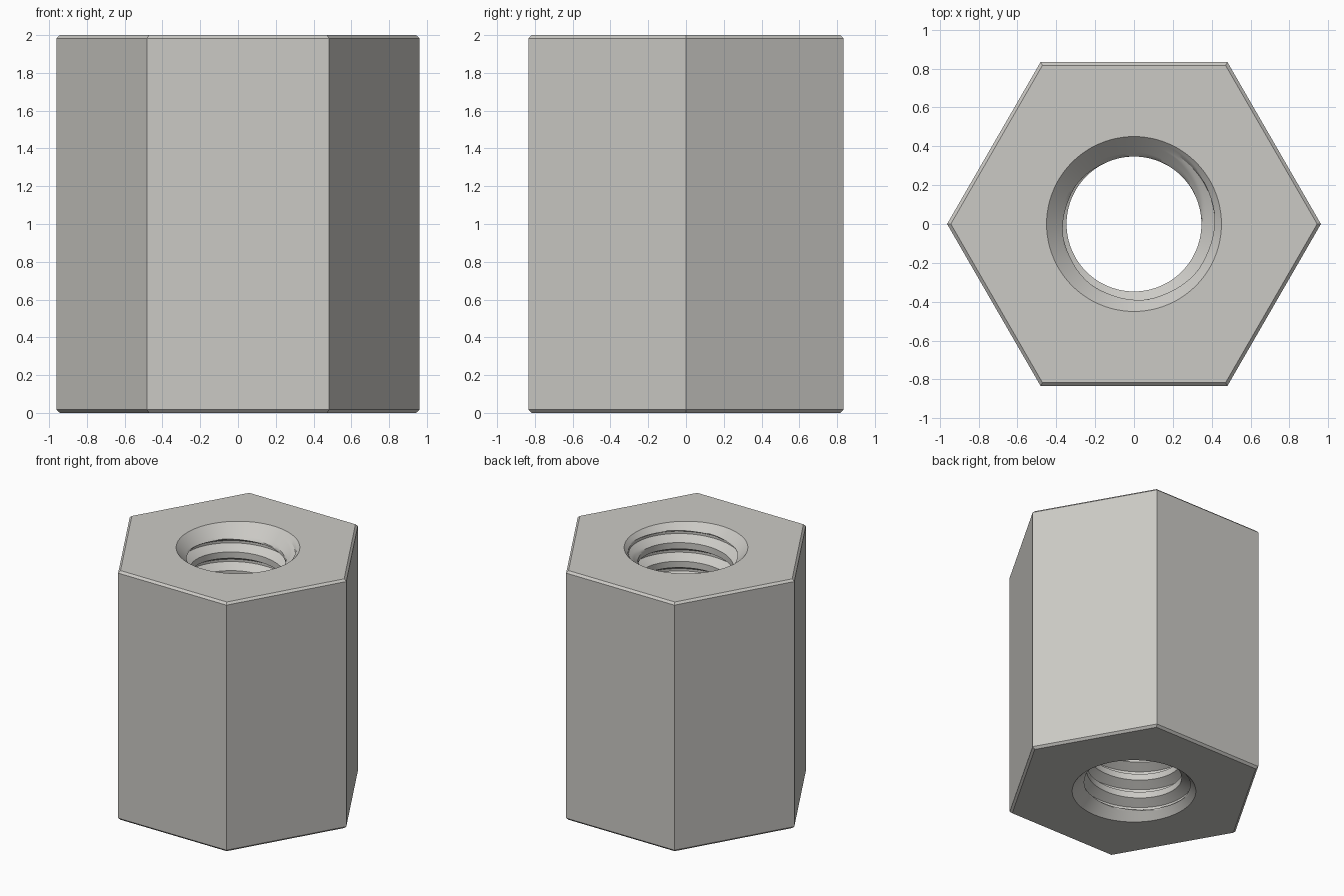
import bpy, bmesh, math
from math import pi, cos, sin

if "Cube" in bpy.data.objects:
    bpy.data.objects.remove(bpy.data.objects["Cube"], do_unlink=True)

HEIGHT = 2.0
APOTHEM = 0.833        # half the width across flats
EDGE = 0.0167          # outer chamfer
MINOR, MAJOR = 0.347, 0.417
MOUTH = 0.45           # countersink radius at each end
PITCH = 0.15
CREST_Z = 1.873        # crest height at angle zero
COLUMNS = 96

ROOT_HALF = PITCH / 16
FLANK = (MAJOR - MINOR) * math.tan(pi / 6)
CREST_HALF = PITCH / 2 - ROOT_HALF - FLANK


def bore_radius(angle, z):
    """Right-hand thread, opened by a countersink at both ends."""
    turn = (z - CREST_Z) / PITCH - angle / (2 * pi)
    offset = abs(turn - round(turn)) * PITCH
    rise = min(max((offset - CREST_HALF) / FLANK, 0), 1)
    thread = MINOR + rise * (MAJOR - MINOR)
    return max(thread, MOUTH - min(z, HEIGHT - z))


def thread_rows():
    """Row offsets within one pitch, starting at the crest centre."""
    rows = []
    marks = [0, CREST_HALF, CREST_HALF + FLANK,
             PITCH - CREST_HALF - FLANK, PITCH - CREST_HALF, PITCH]
    for (a, b), steps in zip(zip(marks, marks[1:]), (2, 6, 1, 6, 2)):
        rows += [a + (b - a) * k / steps for k in range(steps)]
    return rows


def hex_ring(bm, apothem, z):
    radius = apothem / cos(pi / 6)
    return [bm.verts.new((radius * cos(k * pi / 3), radius * sin(k * pi / 3), z))
            for k in range(6)]


bm = bmesh.new()

# Hexagonal sides with chamfered ends
levels = ((APOTHEM - EDGE, 0), (APOTHEM, EDGE),
          (APOTHEM, HEIGHT - EDGE), (APOTHEM - EDGE, HEIGHT))
rings = [hex_ring(bm, a, z) for a, z in levels]
for low, high in zip(rings, rings[1:]):
    for k in range(6):
        n = (k + 1) % 6
        bm.faces.new((low[k], low[n], high[n], high[k]))

# Threaded bore, its rows following the helix and clipped at both ends
heights = [CREST_Z + turn * PITCH + row
           for turn in range(-14, 3) for row in thread_rows()]
columns = []
for i in range(COLUMNS + 1):
    angle = 2 * pi * i / COLUMNS
    column = []
    for h in heights:
        z = min(max(h + PITCH * i / COLUMNS, 0), HEIGHT)
        r = bore_radius(angle, z)
        column.append(bm.verts.new((r * cos(angle), r * sin(angle), z)))
    columns.append(column)
for a, b in zip(columns, columns[1:]):
    for j in range(len(heights) - 1):
        quad = (a[j], b[j], b[j + 1], a[j + 1])
        span = {round(v.co.z, 6) for v in quad}
        if len(span) > 1:
            bm.faces.new(quad)
bmesh.ops.remove_doubles(bm, verts=bm.verts[:], dist=1e-5)
bmesh.ops.delete(bm, geom=[v for v in bm.verts if not v.link_faces], context='VERTS')

# Flat end faces around the bore
for z in (0, HEIGHT):
    rim = [e for e in bm.edges if e.is_boundary
           and all(abs(v.co.z - z) < 1e-4 for v in e.verts)]
    bmesh.ops.triangle_fill(bm, edges=rim, use_beauty=True)
bmesh.ops.recalc_face_normals(bm, faces=bm.faces[:])

mesh = bpy.data.meshes.new("hex_standoff")
bm.to_mesh(mesh)
bm.free()
standoff = bpy.data.objects.new("hex_standoff", mesh)
bpy.context.collection.objects.link(standoff)

# Plain steel
steel = bpy.data.materials.new("light_steel")
steel.use_nodes = True
colour = (0.6, 0.59, 0.56, 1)
steel.diffuse_color = colour
steel.node_tree.nodes["Principled BSDF"].inputs["Base Color"].default_value = colour
mesh.materials.append(steel)

bpy.ops.object.select_all(action='DESELECT')
standoff.select_set(True)
bpy.context.view_layer.objects.active = standoff
bpy.ops.object.shade_smooth_by_angle(angle=math.radians(25))
